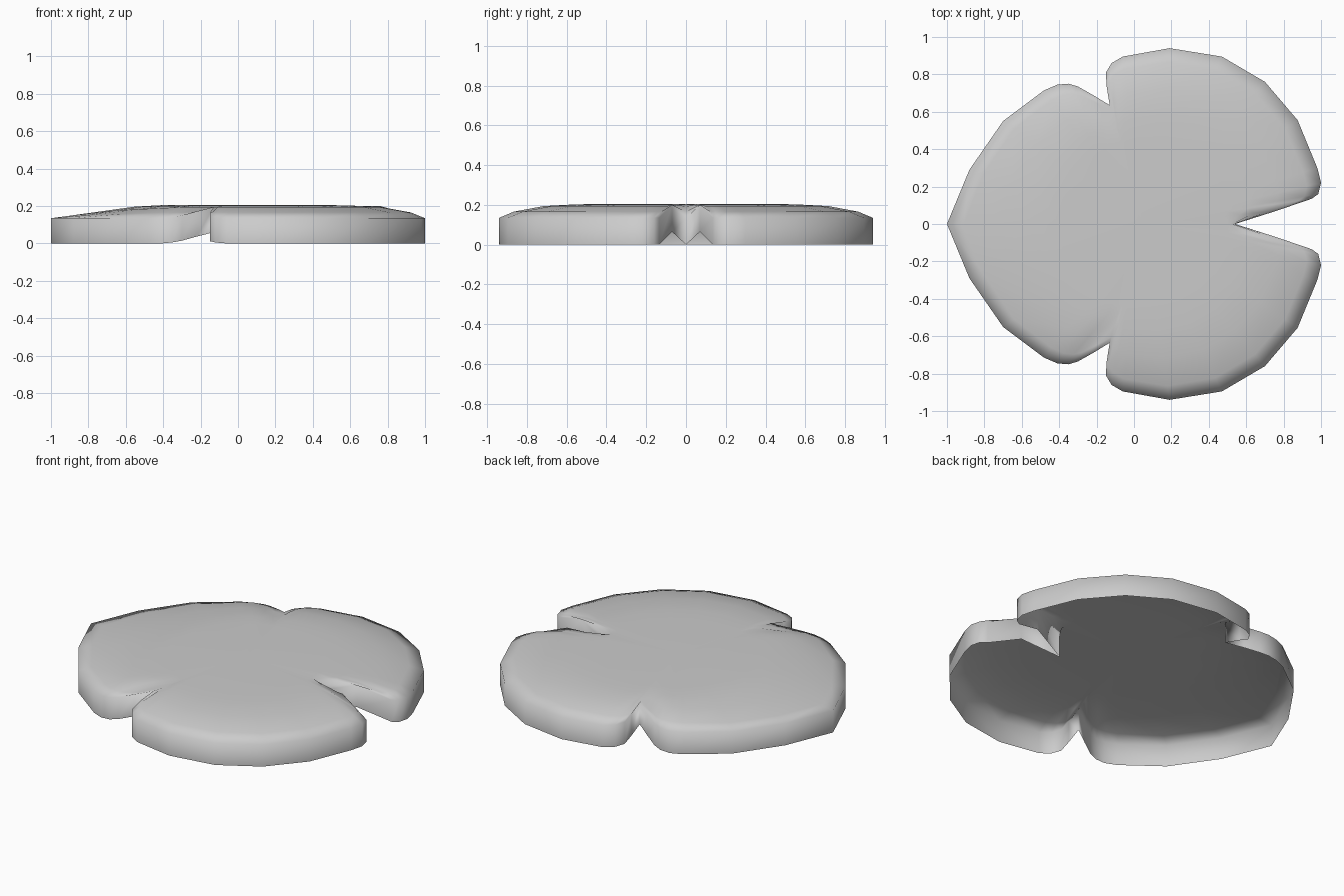
import bpy
import bmesh
from mathutils import Vector

if "Cube" in bpy.data.objects:
    bpy.data.objects.remove(bpy.data.objects["Cube"])

CENTRE = Vector((0.05, 0.0))
SKIRT = 0.135      # height of the rim wall
PLATEAU = 0.45     # radius of the flat middle
TOP = 0.205

# Half outline from the right notch round to the left point: x, y, lift
half = [
    (0.54, 0.0, 0.0), (0.76, 0.07, 0.065), (0.95, 0.135, 0.0),
    (0.985, 0.16, 0.0), (1.0, 0.22, 0.0), (0.98, 0.3, 0.0),
    (0.875, 0.555, 0.0), (0.7, 0.76, 0.0), (0.47, 0.895, 0.0),
    (0.19, 0.94, 0.0), (-0.06, 0.895, 0.0), (-0.12, 0.86, 0.005),
    (-0.15, 0.81, 0.012), (-0.147, 0.74, 0.035), (-0.13, 0.635, 0.06),
    (-0.22, 0.69, 0.037), (-0.3, 0.735, 0.015), (-0.35, 0.75, 0.006),
    (-0.41, 0.745, 0.0), (-0.48, 0.715, 0.0), (-0.7, 0.55, 0.0),
    (-0.88, 0.29, 0.0), (-1.0, 0.0, 0.0),
]
outline = half + [(x, -y, l) for x, y, l in half[-2:0:-1]]


def rim_ring(height):
    return [(x, y, l + height) for x, y, l in outline]


def inner_ring(frac, z_side, z_left):
    """Ring part of the way from the rim to the plateau, gentler on the left."""
    ring = []
    for x, y, lift in outline:
        d = Vector((x, y)) - CENTRE
        r = d.length
        p = CENTRE + d * ((r + (PLATEAU - r) * frac) / r)
        w = min(max((-x - 0.4) / 0.6, 0.0), 1.0)
        z = z_side * (1 - w) + z_left * w
        ring.append((p.x, p.y, min(max(z, SKIRT + lift), TOP)))
    return ring


bm = bmesh.new()
rings = [rim_ring(0.0), rim_ring(SKIRT),
         inner_ring(0.15, 0.166, 0.147), inner_ring(0.45, 0.194, 0.172),
         inner_ring(0.75, 0.202, 0.197), inner_ring(1.0, TOP, TOP)]
rows = [[bm.verts.new(co) for co in ring] for ring in rings]
n = len(outline)
for lower, upper in zip(rows, rows[1:]):
    for i in range(n):
        j = (i + 1) % n
        bm.faces.new((lower[i], lower[j], upper[j], upper[i]))

# Flat middle, underside left open
middle = bm.verts.new((CENTRE.x, CENTRE.y, TOP))
for i in range(n):
    bm.faces.new((rows[-1][i], rows[-1][(i + 1) % n], middle))
for f in bm.faces:
    f.smooth = True

mesh = bpy.data.meshes.new("lily_pad")
bm.to_mesh(mesh)
bm.free()
pad = bpy.data.objects.new("lily_pad", mesh)
bpy.context.collection.objects.link(pad)

mat = bpy.data.materials.new("light_grey")
mat.diffuse_color = (0.6, 0.6, 0.6, 1.0)
mat.use_nodes = True
mat.node_tree.nodes["Principled BSDF"].inputs["Base Color"].default_value = mat.diffuse_color
mesh.materials.append(mat)
